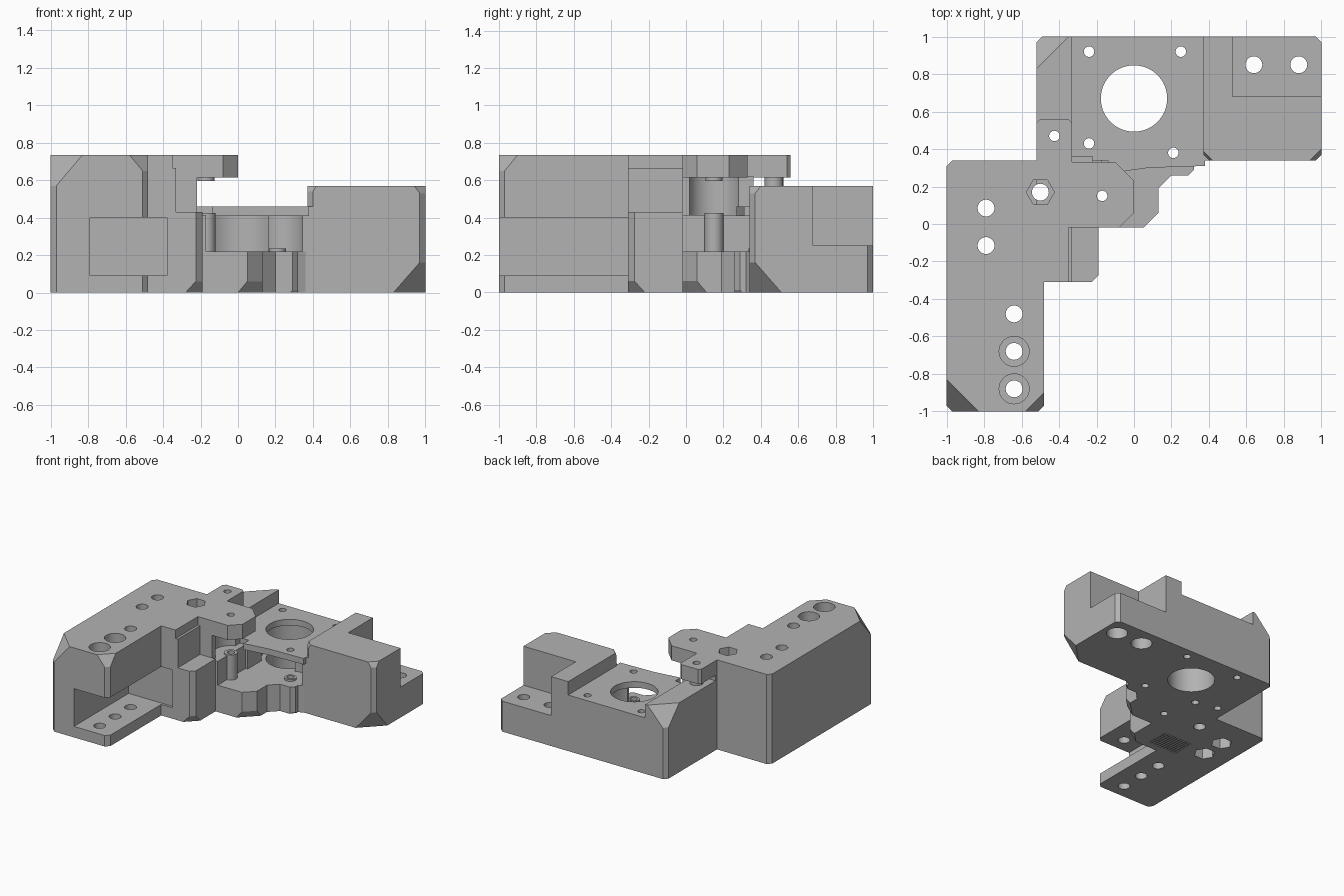
import bpy, bmesh, math
from mathutils import Vector

cube = bpy.data.objects.get("Cube")
if cube:
    bpy.data.objects.remove(cube)

grey = bpy.data.materials.new("printed_grey")
grey.use_nodes = True
grey.diffuse_color = (0.45, 0.45, 0.45, 1)
grey.node_tree.nodes["Principled BSDF"].inputs["Base Color"].default_value = grey.diffuse_color


def finish(name, bm):
    bmesh.ops.recalc_face_normals(bm, faces=bm.faces)
    mesh = bpy.data.meshes.new(name)
    bm.to_mesh(mesh)
    bm.free()
    mesh.materials.append(grey)
    obj = bpy.data.objects.new(name, mesh)
    bpy.context.collection.objects.link(obj)
    return obj


def add_prism(bm, pts, z0, z1):
    face = bm.faces.new([bm.verts.new((x, y, z0)) for x, y in pts])
    new = bmesh.ops.extrude_face_region(bm, geom=[face])["geom"]
    bmesh.ops.translate(bm, vec=(0, 0, z1 - z0),
                        verts=[v for v in new if isinstance(v, bmesh.types.BMVert)])


def rect(x0, x1, y0, y1, c=(0, 0, 0, 0)):
    """Rectangle with corner chamfers, counter-clockwise from front left."""
    corners = [(x0, y0, 1, 1), (x1, y0, -1, 1), (x1, y1, -1, -1), (x0, y1, 1, -1)]
    pts = []
    for i, (x, y, sx, sy) in enumerate(corners):
        if not c[i]:
            pts.append((x, y))
        else:
            pair = [(x, y + sy * c[i]), (x + sx * c[i], y)]
            pts += pair if i % 2 == 0 else pair[::-1]
    return pts


def part(name, pts, z0, z1, corner_cuts=()):
    """Prism whose corners may be sliced by planes: (x, y, sx, sy, big, z_big, small, z_small)."""
    bm = bmesh.new()
    add_prism(bm, pts, z0, z1)
    for x, y, sx, sy, big, zb, small, zs in corner_cuts:
        p = Vector((x - sx * big, y, zb))
        q = Vector((x, y - sy * big, zb))
        r = Vector((x - sx * small, y, zs))
        n = (q - p).cross(r - p)
        if n.dot(Vector((sx, sy, 0))) < 0:
            n.negate()
        bmesh.ops.bisect_plane(bm, geom=bm.verts[:] + bm.edges[:] + bm.faces[:],
                               plane_co=p, plane_no=n, clear_outer=True)
        bmesh.ops.holes_fill(bm, edges=[e for e in bm.edges if e.is_boundary])
    return finish(name, bm)


def circle(x, y, r, n=40):
    return [(x + r * math.cos(math.tau * i / n), y + r * math.sin(math.tau * i / n)) for i in range(n)]


def box_cutter(name, x0, x1, y0, y1, z0, z1):
    return part(name, rect(x0, x1, y0, y1), z0, z1)


def round_cutter(name, drills, axis="z"):
    """Joined cylinders; drills are (a, b, radius, start, end, sides) along one axis."""
    bm = bmesh.new()
    for a, b, r, s, e, n in drills:
        add_prism(bm, circle(a, b, r, n), s, e)
    for v in bm.verts:
        a, b, t = v.co
        if axis == "y":
            v.co = (a, t, b)
        elif axis == "x":
            v.co = (t, a, b)
    return finish(name, bm)


# Left arm, a channel-shaped clamp
arm = part("left_arm", rect(-1, -.48, -1, .34, (.03, .03, 0, .03)), 0, .735,
           [(-1, -1, -1, -1, .17, .735, .03, .57), (-.48, -1, 1, -1, .1, .735, .03, .65)])
# Stop block and wall beside the channel
block = part("stop_block", rect(-.5, -.19, -.31, -.02, (0, .035, 0, 0)), 0, .43,
             [(-.19, -.31, 1, -1, .09, 0, .035, .06)])
wall = part("inner_wall", rect(-.52, -.33, -.31, .34), .4, .665)
wall_cap = part("inner_wall_cap", rect(-.52, -.35, -.31, .34), .66, .735)
# Idler bridge on top
bridge_pts = [(-.52, -.02), (-.34, -.02), (.05 - .02, -.02), (.13, .08), (.13, .2)]
bridge_pts = [(-.52, -.02), (-.08, -.02), (0, .06), (0, .23), (-.1, .33), (-.33, .33),
              (-.33, .54), (-.35, .56), (-.5, .56), (-.52, .54)]
bridge = part("idler_bridge", bridge_pts, .615, .735)
# Middle body below the bridge, with the lower floor
middle = part("middle_body", rect(-.52, -.17, -.02, .42), 0, .415)
pocket_wall = part("pocket_wall", rect(-.52, -.22, -.02, .36), .41, .62)
floor = part("lower_floor", [(-.3, -.02), (.05, -.02), (.13, .06), (.13, .19), (.2, .26), (.29, .26),
                             (.32, .29), (.32, .32), (.4, .36), (.4, .6), (-.3, .6)], 0, .22,
             [(.13, -.02, 1, -1, .13, 0, .08, .06)])
# Motor mount body
mount = part("motor_mount", rect(-.52, .42, .34, 1, (0, 0, 0, .03)), 0, .46)
plate = part("motor_plate_lip", [(-.14, .27), (.08, .3), (.38, .31), (.38, .4), (-.14, .4)], .41, .46)
ridge = part("back_ridge", rect(-.52, -.33, .3, 1, (0, 0, 0, .03)), .3, .57,
             [(-.52, 1, -1, 1, .17, .57, .03, .42)])
# The ridge's corner cut continues below the plate level
# Right block
right = part("right_block", rect(.37, 1, .34, 1, (.03, .03, .03, 0)), 0, .57,
             [(1, .34, 1, -1, .17, 0, .03, .16), (1, .34, 1, -1, .06, .57, .03, .53),
              (.37, .34, -1, -1, .05, .57, .03, .54)])
# Idler posts
posts = [part("front_post", circle(-.17, .15, .05), .2, .425),
         part("right_post", circle(.21, .38, .045), .2, .235),
         part("bridge_post", circle(-.425, .47, .05), .56, .62),
         part("bridge_collar", circle(-.17, .15, .045), .595, .62)]

# Cutters
channel = box_cutter("cutter_channel", -.79, -.38, -1.1, -.29, .09, .4)
ledge = box_cutter("cutter_ledge", .525, 1.1, .68, 1.1, .25, .7)
idler = round_cutter("cutter_idler", [(-.17, .15, .14, .415, .615, 40)])
belt = box_cutter("cutter_belt", -.15, .16, .1, .68, .22, .41)
pulley = round_cutter("cutter_pulley", [(0, .67, .215, .22, .41, 48)])
right_idler = round_cutter("cutter_right_idler", [(.21, .38, .14, .21, .41, 40)])
small = [(x, y, .028, -.1, 1, 24) for x, y in
         [(-.24, .92), (.25, .92), (-.24, .43), (.21, .38), (-.17, .15), (-.425, .47)]]
large = [(x, y, .045, -.1, 1, 32) for x, y in
         [(-.79, .085), (-.79, -.115), (-.64, -.48), (-.64, -.68), (-.64, -.88),
          (.64, .85), (.88, .85), (-.5, .17)]]
drills = round_cutter("cutter_drills", small + large + [(0, .67, .177, -.1, 1, 64)])
sinks = round_cutter("cutter_sinks", [(-.64, -.68, .08, .52, 1, 32), (-.64, -.88, .08, .52, 1, 32),
                                      (-.5, .17, .075, .6, 1, 6), (-.79, .085, .08, -.1, .1, 6),
                                      (-.79, -.115, .08, -.1, .1, 6), (.64, .85, .08, -.1, .12, 32),
                                      (.88, .85, .08, -.1, .12, 32)])
side = round_cutter("cutter_side", [(y, .245, .045, -1.1, -.76, 32) for y in (-.89, -.45)], "x")
side_sink = round_cutter("cutter_side_sink", [(y, .245, .08, -1.1, -.9, 32) for y in (-.89, -.45)], "x")
front = round_cutter("cutter_front", [(x, .415, .045, .2, .75, 32) for x in (.64, .88)], "y")
front_sink = round_cutter("cutter_front_sink", [(x, .415, .08, .2, .5, 32) for x in (.64, .88)], "y")
# Grip grooves on the underside
bm = bmesh.new()
for i in range(9):
    y = -.25 + i * .021
    add_prism(bm, rect(-.62, -.36, y, y + .01), -.1, .015)
grooves = finish("cutter_grooves", bm)

jobs = {
    arm: [channel, drills, sinks, side, side_sink, grooves],
    block: [channel, grooves],
    wall: [channel, idler, drills],
    wall_cap: [drills, sinks],
    bridge: [drills, sinks],
    middle: [drills],
    pocket_wall: [idler, drills],
    floor: [drills],
    mount: [belt, pulley, right_idler, drills],
    plate: [drills],
    ridge: [drills],
    right: [ledge, right_idler, drills, sinks, front, front_sink],
}
for post in posts:
    jobs[post] = [drills]

# Trim the mount's back left corner so that it meets the ridge's slope
trim = part("cutter_corner", [(-.6, .9), (-.4, 1.1), (-.6, 1.1)], .3, .6)
bpy.data.objects.remove(trim)
bm = bmesh.new()
bm.from_mesh(mount.data)
bmesh.ops.bisect_plane(bm, geom=bm.verts[:] + bm.edges[:] + bm.faces[:], clear_outer=True,
                       plane_co=(-.35, 1, .57), plane_no=(-.15, .15, .14))
bmesh.ops.holes_fill(bm, edges=[e for e in bm.edges if e.is_boundary])
bm.to_mesh(mount.data)
bm.free()

cutters = set()
for obj, tools in jobs.items():
    bpy.context.view_layer.objects.active = obj
    for tool in tools:
        cutters.add(tool)
        mod = obj.modifiers.new("cut", "BOOLEAN")
        mod.operation = "DIFFERENCE"
        mod.solver = "EXACT"
        mod.object = tool
        bpy.ops.object.modifier_apply(modifier=mod.name)
for tool in cutters:
    bpy.data.objects.remove(tool)

# Smooth the round walls, keep the edges sharp
bpy.ops.object.select_all(action="DESELECT")
for obj in jobs:
    obj.select_set(True)
bpy.ops.object.shade_smooth_by_angle(angle=math.radians(25))
